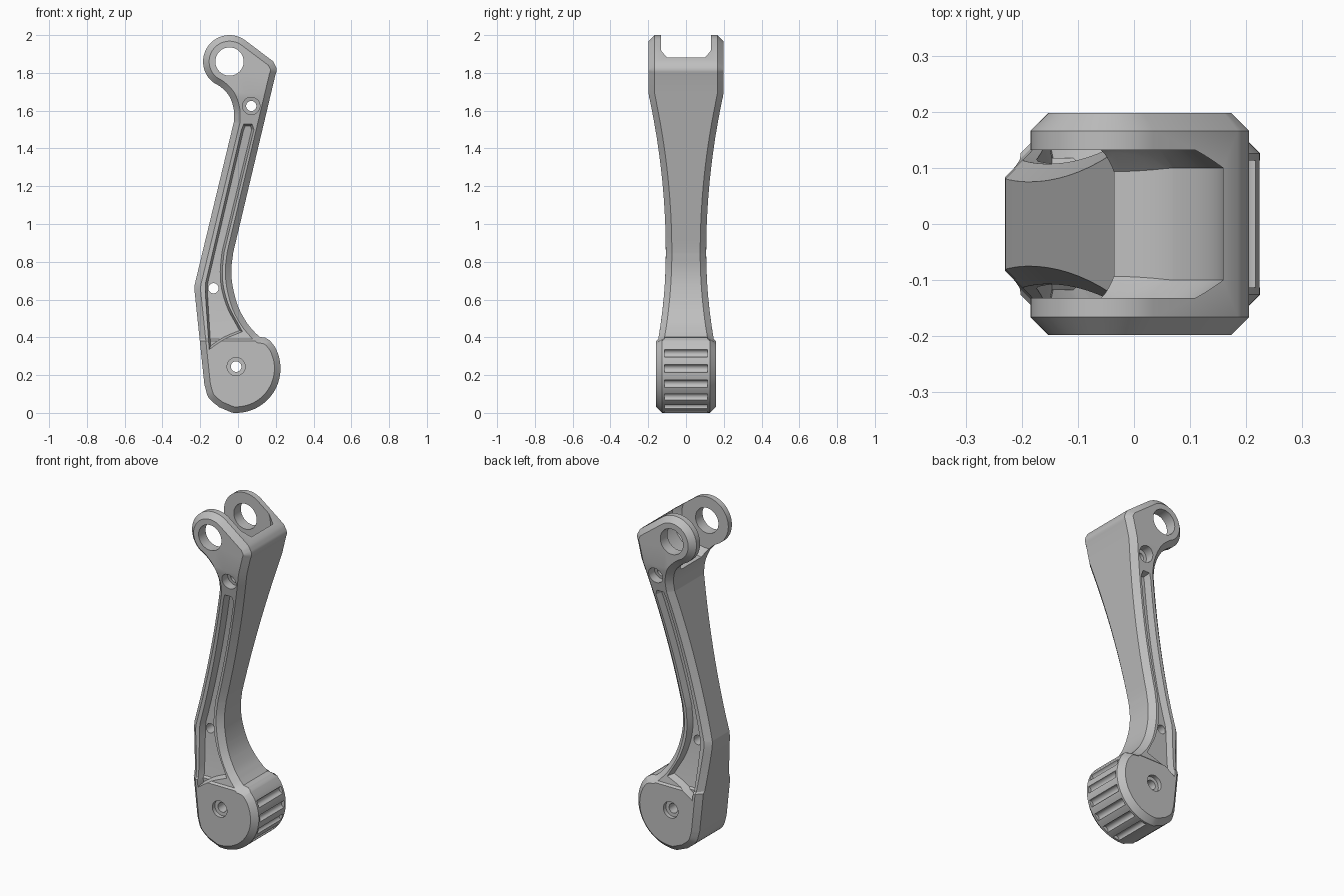
import bpy, bmesh
from math import sin, cos, radians
from mathutils import Vector

if "Cube" in bpy.data.objects:
    bpy.data.objects.remove(bpy.data.objects["Cube"])

BASE = 0.198           # half width at the fork, before the waist is shaped
HUB = (-0.01, 0.235)
EYE = (-0.045, 1.86)

grey = bpy.data.materials.new("cast_grey")
grey.use_nodes = True
grey.diffuse_color = (0.52, 0.52, 0.52, 1)
grey.node_tree.nodes["Principled BSDF"].inputs["Base Color"].default_value = (0.52, 0.52, 0.52, 1)


def half_width(z):
    if z < 0.385:
        return 0.158
    if z < 0.85:
        return 0.107 + 0.19 * (z - 0.85) ** 2
    return min(BASE, 0.107 + 0.13 * (z - 0.85) ** 2)


def arc(centre, r, a0, a1, n):
    angles = [radians(a0 + (a1 - a0) * i / n) for i in range(n + 1)]
    return [(centre[0] + r * cos(a), centre[1] + r * sin(a)) for a in angles]


def spline(points, n=5):
    # Catmull-Rom curve through the points
    p = [Vector(q) for q in points]
    p = [2 * p[0] - p[1]] + p + [2 * p[-1] - p[-2]]
    out = []
    for a, b, c, d in zip(p, p[1:], p[2:], p[3:]):
        for i in range(n):
            t = i / n
            out.append((2 * b + (c - a) * t + (2 * a - 5 * b + 4 * c - d) * t * t
                        + (3 * b - a - 3 * c + d) * t ** 3) / 2)
    return [tuple(v) for v in out] + [points[-1]]


def inset(points, dist):
    out = []
    for i, q in enumerate(points):
        p = Vector(q)
        d0 = (p - Vector(points[i - 1])).normalized()
        d1 = (Vector(points[(i + 1) % len(points)]) - p).normalized()
        n0, n1 = Vector((-d0.y, d0.x)), Vector((-d1.y, d1.x))
        out.append(tuple(p + (n0 + n1) * dist / max(0.6, 1 + n0.dot(n1))))
    return out


def loft(name, sections):
    # Solid through (y, outline) sections; outlines run anticlockwise from the front
    bm = bmesh.new()
    rows = [[bm.verts.new((x, y, z)) for x, z in ring]
            for y, ring in sorted(sections, key=lambda s: s[0])]
    for a, b in zip(rows, rows[1:]):
        for i in range(len(a)):
            bm.faces.new((b[i - 1], b[i], a[i], a[i - 1]))
    bm.faces.new(rows[0])
    bm.faces.new(rows[-1][::-1])
    bm.normal_update()
    mesh = bpy.data.meshes.new(name)
    bm.to_mesh(mesh)
    bm.free()
    mesh.materials.append(grey)
    obj = bpy.data.objects.new(name, mesh)
    bpy.context.collection.objects.link(obj)
    return obj


def turned(name, centre, profile, n=40):
    # Solid of revolution about y, from (radius, y) pairs
    bands = [(y, arc(centre, r, 0, 360 - 360 / n, n - 1)) for r, y in profile]
    return loft(name, bands)


def cut(target, cutter):
    cutter.hide_render = True
    mod = target.modifiers.new("cut", 'BOOLEAN')
    mod.operation = 'DIFFERENCE'
    mod.solver = 'EXACT'
    mod.object = cutter
    bpy.context.view_layer.objects.active = target
    bpy.ops.object.modifier_apply(modifier=mod.name)
    bpy.data.objects.remove(cutter)


# Arm silhouette: hub, curved neck, straight shank, eye
outline = arc(HUB, 0.235, -95, 30, 26)
outline += [(0.17, 0.382), (0.145, 0.398), (0.115, 0.402)]
outline += spline([(0.09, 0.425), (0.045, 0.48), (0.0, 0.565), (-0.028, 0.67),
                   (-0.035, 0.76), (-0.025, 0.85)])
outline += spline([(0.197, 1.785), (0.205, 1.82), (0.185, 1.862)], 3)
outline += arc(EYE, 0.14, 55, 222, 26)
outline += spline([(-0.13, 1.749), (-0.087, 1.722), (-0.045, 1.675),
                   (-0.022, 1.605), (-0.022, 1.54)])
outline += [(-0.222, 0.71), (-0.229, 0.68), (-0.23, 0.645)]
outline += spline([(-0.178, 0.15), (-0.155, 0.08), (-0.1, 0.03)])
rim = inset(outline, 0.032)
arm = loft("arm", [(-BASE, rim), (0.032 - BASE, outline), (BASE - 0.032, outline), (BASE, rim)])

# Tapered recess on both cheeks of the shank
recess = spline([(-0.153, 0.335), (-0.07, 0.39), (0.025, 0.43)], 4)
recess += spline([(0.0, 0.475), (-0.045, 0.56), (-0.075, 0.66), (-0.082, 0.75), (-0.073, 0.85)], 4)
recess += [(0.085, 1.5), (0.075, 1.53), (0.03, 1.53), (0.018, 1.5), (-0.172, 0.69), (-0.174, 0.64)]
for side in (-1, 1):
    cut(arm, loft("recess_cutter", [(side * (BASE + 0.02), inset(recess, -0.005)),
                                    (side * (BASE - 0.04), inset(recess, 0.012))]))

# Fork gap with bevelled corners
cut(arm, turned("fork_cutter", EYE, [(0.165, -0.132), (0.205, -0.1),
                                     (0.205, 0.1), (0.165, 0.132)], 64))

# Through holes, plain or with a wider mouth
for name, centre, r in (("eye", EYE, 0.075), ("shank", (-0.13, 0.66), 0.027)):
    cut(arm, turned(name + "_cutter", centre, [(r, -0.3), (r, 0.3)]))
for name, centre, r, mouth, y in (("upper", (0.07, 1.625), 0.027, 0.046, 0.143),
                                  ("hub", (-0.01, 0.245), 0.028, 0.048, 0.173)):
    cut(arm, turned(name + "_cutter", centre, [(mouth, -0.3), (mouth, -y - 0.001), (r, -y),
                                               (r, y), (mouth, y + 0.001), (mouth, 0.3)]))

# Grip grooves around the hub
for angle in range(-80, 21, 20):
    spot = arc(HUB, 0.236, angle, angle, 1)[0]
    cut(arm, turned("groove_cutter", spot, [(0.021, -0.153), (0.021, 0.153)], 16))

# Narrow the waist: slice by height, then draw both cheeks inward
bm = bmesh.new()
bm.from_mesh(arm.data)
bmesh.ops.triangulate(bm, faces=bm.faces[:])
for z in [0.38, 0.39] + [0.45 + 0.0775 * i for i in range(17)]:
    bmesh.ops.bisect_plane(bm, geom=bm.verts[:] + bm.edges[:] + bm.faces[:],
                           plane_co=(0, 0, z), plane_no=(0, 0, 1), dist=1e-5)
for v in bm.verts:
    shift = BASE - half_width(v.co.z)
    v.co.y += -shift if v.co.y > 0 else shift
bm.normal_update()
bm.to_mesh(arm.data)
bm.free()

# Smooth curves, crisp edges
bpy.ops.object.select_all(action='DESELECT')
arm.select_set(True)
bpy.context.view_layer.objects.active = arm
bpy.ops.object.shade_smooth_by_angle(angle=radians(25))
